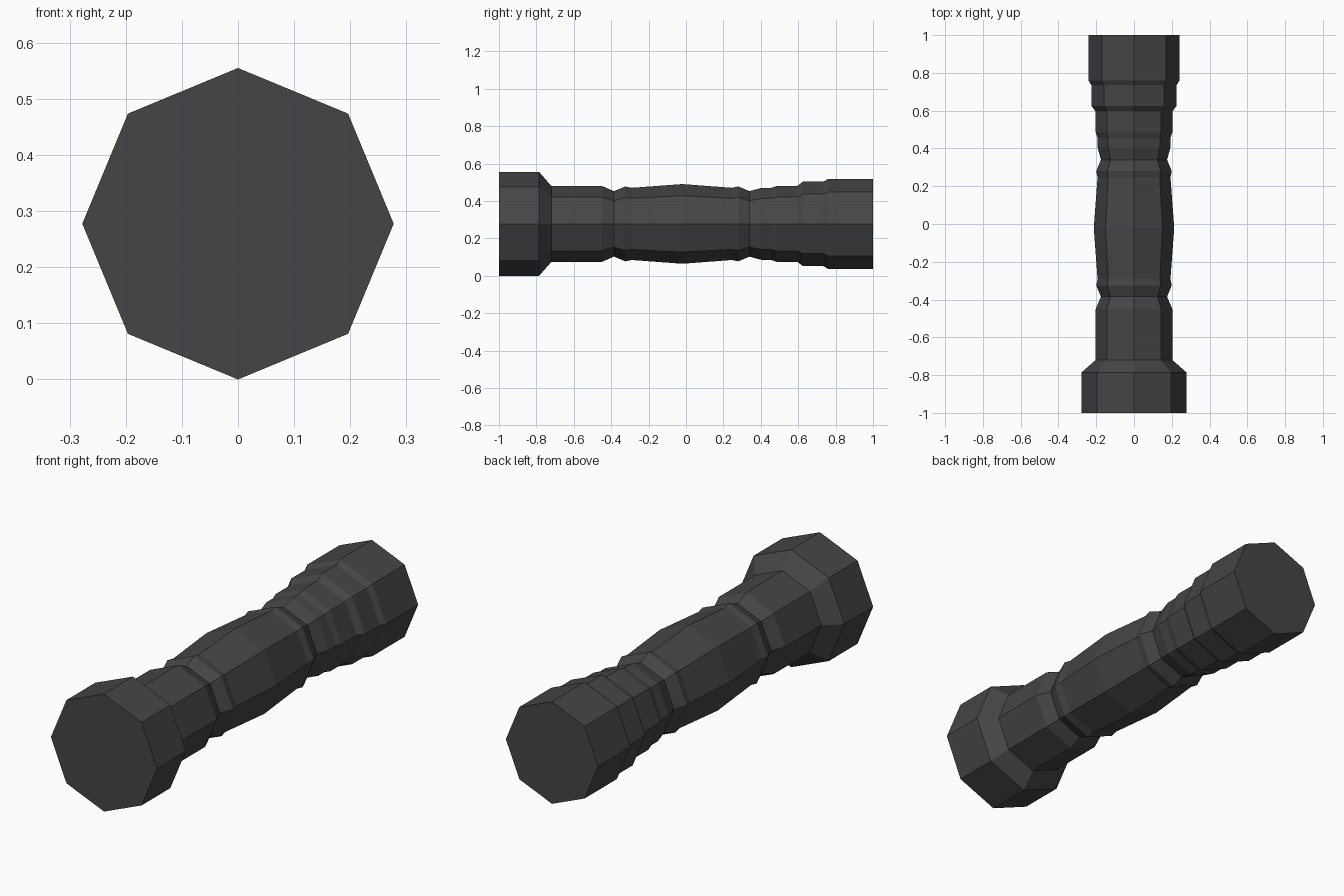
import bpy, bmesh, math

if "Cube" in bpy.data.objects:
    bpy.data.objects.remove(bpy.data.objects["Cube"])

SIDES = 8
CENTRE_Z = 0.2775

# one dark colour
mat = bpy.data.materials.new("dark_grey")
mat.diffuse_color = (0.06, 0.06, 0.06, 1)
mat.use_nodes = True
mat.node_tree.nodes["Principled BSDF"].inputs["Base Color"].default_value = mat.diffuse_color

# profile along y: (y, radius)
head = [(-1.0, .2775), (-.785, .2775), (-.72, .203), (-.45, .203)]
grip = [(-.385, .175), (-.325, .2), (-.29, .193), (-.02, .213),
        (.245, .193), (.28, .2), (.34, .175)]
stepped_end = [(.405, .193), (.455, .193), (.485, .203), (.595, .203),
               (.625, .2255), (.735, .2255), (.76, .241), (1.0, .241)]

# eight-sided turned body with a corner at the top
bm = bmesh.new()
rings = []
for y, r in head + grip + stepped_end:
    rings.append([bm.verts.new((r * math.sin(i * math.tau / SIDES), y,
                                CENTRE_Z + r * math.cos(i * math.tau / SIDES)))
                  for i in range(SIDES)])
for a, b in zip(rings, rings[1:]):
    for i in range(SIDES):
        j = (i + 1) % SIDES
        bm.faces.new((a[i], a[j], b[j], b[i]))
# flat end caps
bm.faces.new(rings[0])
bm.faces.new(rings[-1])
bmesh.ops.recalc_face_normals(bm, faces=bm.faces[:])

mesh = bpy.data.meshes.new("torch_body")
bm.to_mesh(mesh)
bm.free()
mesh.materials.append(mat)
obj = bpy.data.objects.new("torch_body", mesh)
bpy.context.collection.objects.link(obj)
